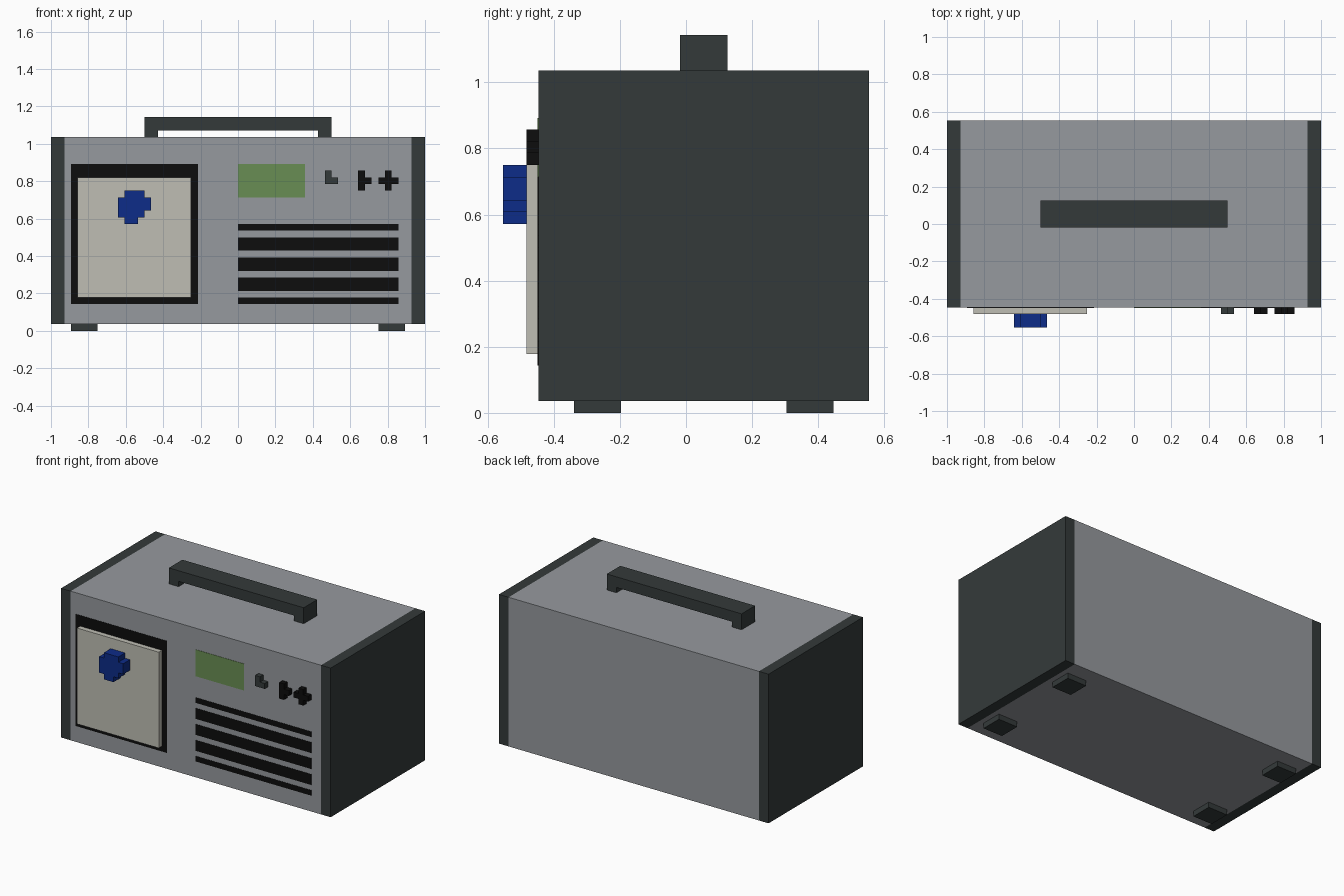
import bpy
import bmesh

cube = bpy.data.objects.get("Cube")
if cube:
    bpy.data.objects.remove(cube, do_unlink=True)

U = 2 / 56           # one block of the building grid
FRONT, BACK = 3, 31  # case depth in blocks
SKIN = 0.06          # thickness of flush painted plates, in blocks


def material(name, rgb):
    mat = bpy.data.materials.new(name)
    mat.use_nodes = True
    color = (*rgb, 1)
    mat.diffuse_color = color
    mat.node_tree.nodes["Principled BSDF"].inputs["Base Color"].default_value = color
    return mat


grey = material("case grey", (0.305, 0.32, 0.342))
slate = material("dark slate", (0.034, 0.042, 0.042))
black = material("black", (0.004, 0.004, 0.004))
cream = material("cream", (0.52, 0.515, 0.456))
green = material("display green", (0.141, 0.27, 0.087))
blue = material("knob blue", (0.004, 0.025, 0.246))


def prism(name, outline, y0, y1, mat):
    """Extrude an x-z outline, given in blocks, from y0 to y1."""
    bm = bmesh.new()
    face = bm.faces.new([bm.verts.new(((x - 28) * U, (y0 - 15.5) * U, z * U)) for x, z in outline])
    moved = bmesh.ops.extrude_face_region(bm, geom=[face])["geom"]
    verts = [v for v in moved if isinstance(v, bmesh.types.BMVert)]
    bmesh.ops.translate(bm, verts=verts, vec=(0, (y1 - y0) * U, 0))
    bmesh.ops.recalc_face_normals(bm, faces=bm.faces)
    mesh = bpy.data.meshes.new(name)
    bm.to_mesh(mesh)
    bm.free()
    mesh.materials.append(mat)
    obj = bpy.data.objects.new(name, mesh)
    bpy.context.collection.objects.link(obj)
    return obj


def box(name, x0, x1, z0, z1, y0, y1, mat):
    return prism(name, [(x0, z0), (x1, z0), (x1, z1), (x0, z1)], y0, y1, mat)


def plate(name, x0, x1, z0, z1, mat):
    return box(name, x0, x1, z0, z1, FRONT - SKIN, FRONT, mat)


# Case and end panels
box("case", 2, 54, 1, 29, FRONT, BACK, grey)
box("right_end_panel", 0, 2, 1, 29, FRONT, BACK, slate)
box("left_end_panel", 54, 56, 1, 29, FRONT, BACK, slate)

# Feet
for side, x in (("right", 3), ("left", 49)):
    for end, y in (("front", 6), ("back", 24)):
        box(f"{end}_{side}_foot", x, x + 4, 0, 1, y, y + 4, slate)

# Carrying handle
prism("handle", [(14, 29), (16, 29), (16, 30), (40, 30), (40, 29), (42, 29), (42, 32), (14, 32)],
      15, 19, slate)

# Raised door on its dark surround, with a stepped round knob
plate("door_surround", 3, 22, 4, 25, black)
box("door", 4, 21, 5, 23, FRONT - 1, FRONT, cream)
prism("door_knob", [(11, 16), (13, 16), (13, 17), (14, 17), (14, 18), (15, 18), (15, 20),
                    (14, 20), (14, 21), (11, 21), (11, 20), (10, 20), (10, 17), (11, 17)],
      0, FRONT - 1, blue)

# Display and ventilation slots
plate("display", 28, 38, 20, 25, green)
for i, (low, high) in enumerate(((4, 5), (6, 8), (9, 11), (12, 14), (15, 16))):
    plate(f"vent_slot_{i + 1}", 28, 52, low, high, black)

# Control buttons
buttons = {
    "corner_button": (slate, [(41, 22), (43, 22), (43, 23), (42, 23), (42, 24), (41, 24)]),
    "tee_button": (black, [(46, 21), (47, 21), (47, 22), (48, 22), (48, 23), (47, 23),
                           (47, 24), (46, 24)]),
    "plus_button": (black, [(50, 21), (51, 21), (51, 22), (52, 22), (52, 23), (51, 23),
                            (51, 24), (50, 24), (50, 23), (49, 23), (49, 22), (50, 22)]),
}
for name, (mat, outline) in buttons.items():
    prism(name, outline, FRONT - 1, FRONT, mat)
